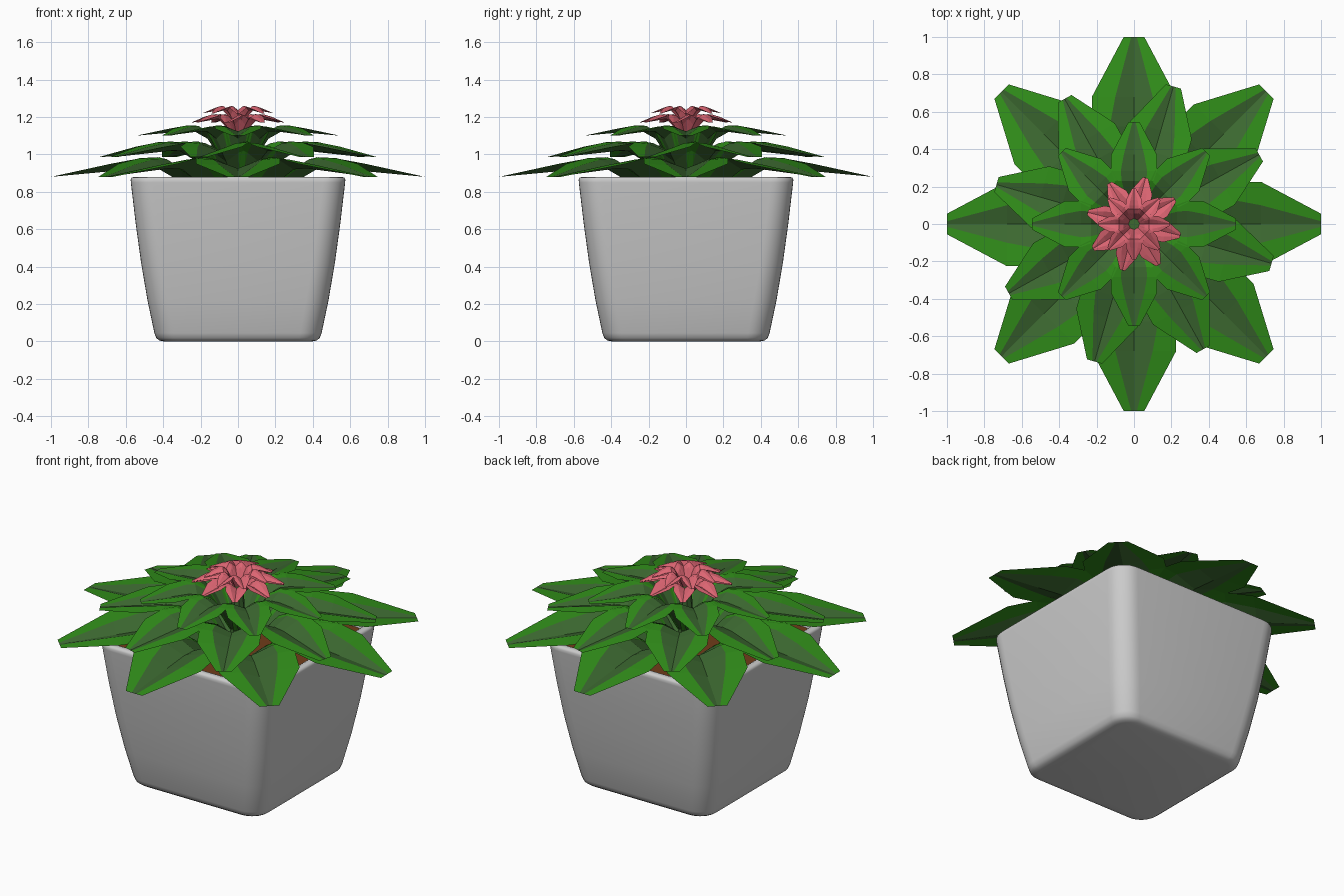
import bpy, bmesh
from math import sin, cos, pi, radians

if "Cube" in bpy.data.objects:
    bpy.data.objects.remove(bpy.data.objects["Cube"])


def material(name, rgb):
    m = bpy.data.materials.new(name)
    m.diffuse_color = (*rgb, 1)
    m.use_nodes = True
    m.node_tree.nodes["Principled BSDF"].inputs["Base Color"].default_value = m.diffuse_color
    return m


def finish(name, bm, mats=(), smooth=False):
    bmesh.ops.recalc_face_normals(bm, faces=bm.faces)
    me = bpy.data.meshes.new(name)
    bm.to_mesh(me)
    bm.free()
    ob = bpy.data.objects.new(name, me)
    bpy.context.collection.objects.link(ob)
    for m in mats:
        me.materials.append(m)
    if smooth:
        bpy.ops.object.select_all(action='DESELECT')
        ob.select_set(True)
        bpy.context.view_layer.objects.active = ob
        bpy.ops.object.shade_smooth_by_angle(angle=radians(40))
    return ob


def rounded_square(bm, half, rad, z, n=8):
    ring = []
    for q in range(4):
        a0 = q * pi / 2
        sx, sy = [(1, 1), (-1, 1), (-1, -1), (1, -1)][q]
        for i in range(n + 1):
            a = a0 + i / n * pi / 2
            ring.append(bm.verts.new((sx * (half - rad) + rad * cos(a),
                                      sy * (half - rad) + rad * sin(a), z)))
    return ring


def loft(bm, rings):
    for a, b in zip(rings, rings[1:]):
        for i in range(len(a)):
            j = (i + 1) % len(a)
            bm.faces.new((a[i], a[j], b[j], b[i]))


rim_green = material("leaf_edge_green", (0.03, 0.27, 0.01))
dark_green = material("leaf_inner_green", (0.045, 0.14, 0.03))
pink = material("petal_pink", (0.72, 0.13, 0.17))
brown = material("soil_brown", (0.16, 0.045, 0.01))

# Pot: tapered rounded square, bulging sides, rolled rim, hollow top
bm = bmesh.new()
profile = [(0.395, 0.08, 0.0), (0.42, 0.10, 0.005), (0.437, 0.11, 0.018),
           (0.447, 0.115, 0.045), (0.484, 0.12, 0.22), (0.518, 0.12, 0.42),
           (0.547, 0.12, 0.63), (0.573, 0.12, 0.85), (0.574, 0.12, 0.866),
           (0.568, 0.115, 0.876), (0.557, 0.11, 0.88), (0.54, 0.10, 0.88),
           (0.528, 0.095, 0.874), (0.523, 0.09, 0.86), (0.512, 0.09, 0.78)]
rings = [rounded_square(bm, *p) for p in profile]
loft(bm, rings)
bm.faces.new(rings[0][::-1])
bm.faces.new(rings[-1])
finish("pot", bm, smooth=True)

# Soil
bm = bmesh.new()
rings = [rounded_square(bm, 0.512, 0.09, 0.775), rounded_square(bm, 0.517, 0.09, 0.82)]
loft(bm, rings)
bm.faces.new(rings[-1])
finish("soil", bm, [brown])

# Stem
bm = bmesh.new()
bmesh.ops.create_cone(bm, segments=8, radius1=0.05, radius2=0.03, depth=0.36, cap_ends=True)
bmesh.ops.translate(bm, verts=bm.verts, vec=(0, 0, 0.98))
finish("stem", bm, [dark_green])

# Leaf stations: radius, edge half width, inner half width, mid / inner / edge height
LEAF = [(1.0, 0.055, 0.015, 0.0, 0.0, 0.0),
        (0.68, 0.225, 0.10, 0.03, 0.065, 0.07),
        (0.52, 0.225, 0.13, 0.045, 0.092, 0.10),
        (0.42, 0.19, 0.12, 0.04, 0.095, 0.105),
        (0.30, 0.14, 0.09, -0.03, 0.03, 0.05)]


def rosette(name, radius, tip_z, base_z, z_scale, turn, mats):
    bm = bmesh.new()
    for k in range(8):
        a = radians(turn) + k * pi / 4
        rows = []
        for r, we, wi, zm, zi, ze in LEAF:
            rows.append([(r * radius, s * radius, tip_z + z * z_scale)
                         for s, z in ((-we, ze), (-wi, zi), (0, zm), (wi, zi), (we, ze))])
        rows.append([(0.07 * radius, s * radius, base_z)
                     for s in (-0.06, -0.03, 0, 0.03, 0.06)])
        grid = [[bm.verts.new((x * cos(a) - y * sin(a), x * sin(a) + y * cos(a), z))
                 for x, y, z in row] for row in rows]
        for p, q in zip(grid, grid[1:]):
            for i in range(4):
                f = bm.faces.new((p[i], p[i + 1], q[i + 1], q[i]))
                f.material_index = 1 if i in (1, 2) and len(mats) > 1 else 0
    # each leaf is an open sheet: turn all faces upward
    ob = finish(name, bm, mats)
    for f in ob.data.polygons:
        if f.normal.z < 0:
            f.flip()


# Three leaf tiers and two petal tiers
greens = [rim_green, dark_green]
rosette("lower_leaves", 1.0, 0.88, 0.74, 1.0, 0, greens)
rosette("middle_leaves", 0.765, 0.985, 0.80, 0.80, 29, greens)
rosette("upper_leaves", 0.545, 1.10, 0.90, 0.53, 0, greens)
rosette("outer_petals", 0.255, 1.17, 1.09, 0.43, 31, [pink])
rosette("inner_petals", 0.19, 1.22, 1.13, 0.37, 0, [pink])
